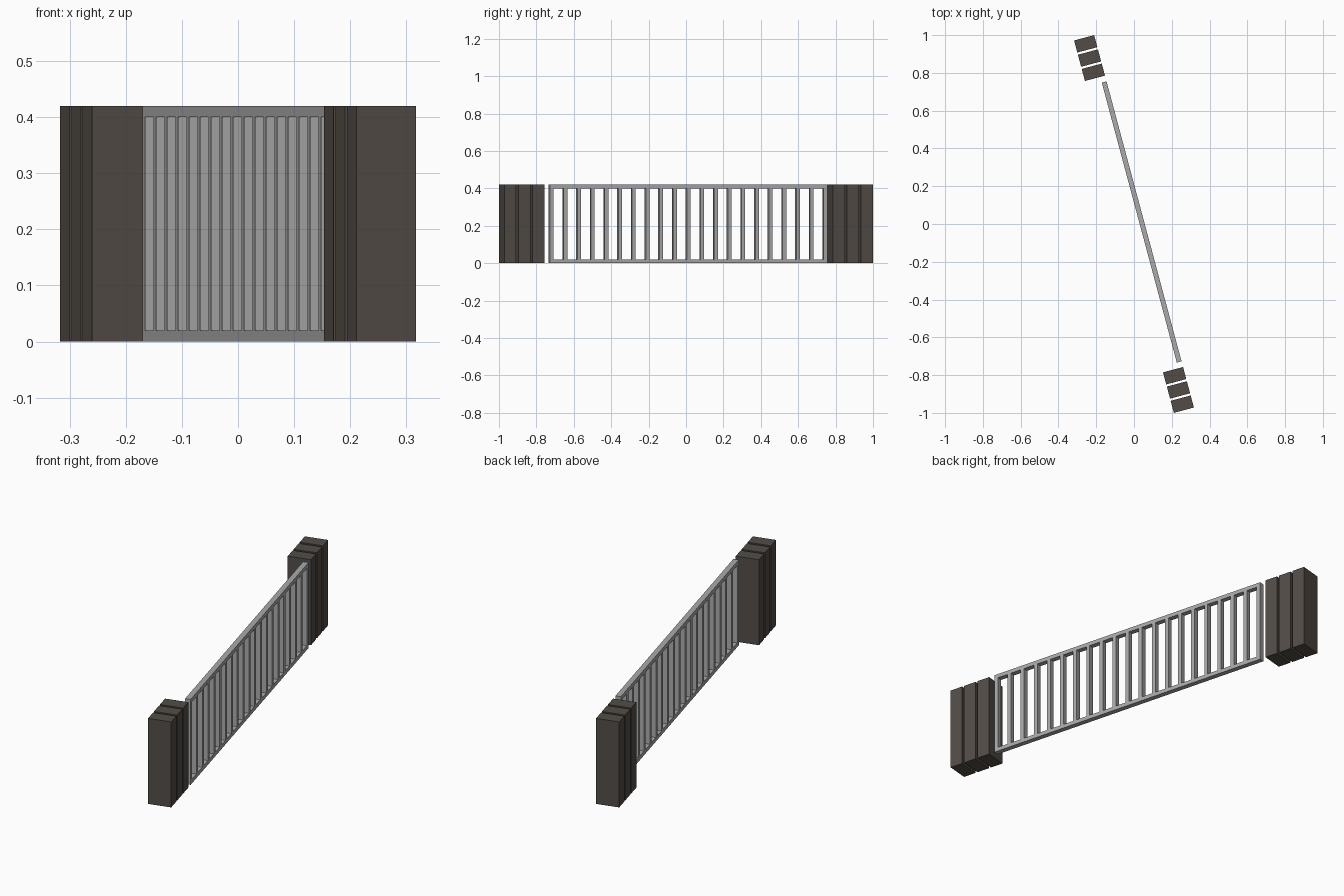
import bpy, bmesh, math
from mathutils import Matrix

if "Cube" in bpy.data.objects:
    bpy.data.objects.remove(bpy.data.objects["Cube"])

H = 0.42                      # overall height
TURN = Matrix.Rotation(math.radians(15), 4, 'Z')


def material(name, col):
    m = bpy.data.materials.new(name)
    m.diffuse_color = (*col, 1)
    m.use_nodes = True
    m.node_tree.nodes["Principled BSDF"].inputs["Base Color"].default_value = m.diffuse_color
    return m


dark = material("dark_brown_grey", (0.085, 0.073, 0.062))
grey = material("mid_grey", (0.40, 0.40, 0.40))


def add_box(bm, lo, hi, open_ends=False):
    size = [b - a for a, b in zip(lo, hi)]
    mid = [(a + b) / 2 for a, b in zip(lo, hi)]
    mat = Matrix.Translation(mid) @ Matrix.Diagonal((*size, 1))
    verts = bmesh.ops.create_cube(bm, size=1, matrix=mat)["verts"]
    if open_ends:
        faces = {f for v in verts for f in v.link_faces}
        ends = [f for f in faces if abs(f.normal.z) > 0.9
                or max(v.co.z for v in f.verts) - min(v.co.z for v in f.verts) < 1e-5]
        bmesh.ops.delete(bm, geom=ends, context='FACES_ONLY')


def finish(bm, name, mat):
    bm.transform(TURN)
    me = bpy.data.meshes.new(name)
    bm.to_mesh(me)
    bm.free()
    me.materials.append(mat)
    bpy.context.collection.objects.link(bpy.data.objects.new(name, me))


# three slab posts at each end
END, DEPTH, PITCH, HALF_W = 1.0205, 0.066, 0.078, 0.055
for side, label in ((1, "rear"), (-1, "front")):
    for i in range(3):
        a = side * (END - i * PITCH)
        b = a - side * DEPTH
        bm = bmesh.new()
        add_box(bm, (-HALF_W, min(a, b), 0), (HALF_W, max(a, b), H))
        finish(bm, f"{label}_post_{i + 1}", dark)

# barred panel, flush with one side of the posts
X0, X1, HALF_L, BAR, SLOTS = 0.029, 0.055, 0.7675, 0.02, 20
bm = bmesh.new()
for z in (0, H - BAR):        # bottom and top rails
    add_box(bm, (X0, -HALF_L, z), (X1, HALF_L, z + BAR))
step = (2 * HALF_L - BAR) / SLOTS
for i in range(SLOTS + 1):    # upright bars
    y = -HALF_L + i * step
    add_box(bm, (X0, y, BAR), (X1, y + BAR, H - BAR), open_ends=True)
finish(bm, "railing_panel", grey)
